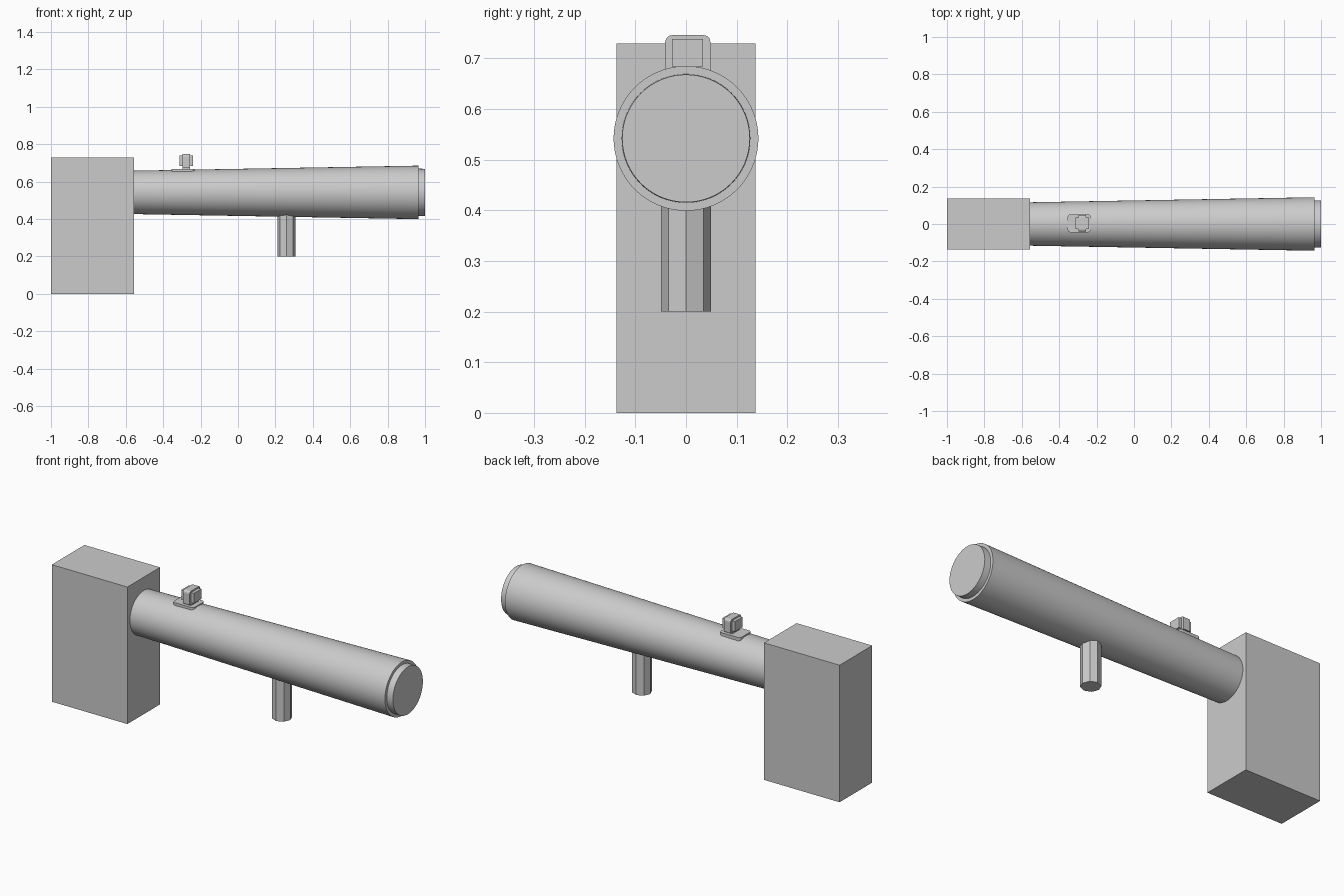
import bpy, bmesh, math

if "Cube" in bpy.data.objects:
    bpy.data.objects.remove(bpy.data.objects["Cube"])

CZ = 0.542  # barrel axis height


def make(name, bm, smooth=False):
    bmesh.ops.recalc_face_normals(bm, faces=bm.faces[:])
    me = bpy.data.meshes.new(name)
    bm.to_mesh(me)
    bm.free()
    ob = bpy.data.objects.new(name, me)
    bpy.context.collection.objects.link(ob)
    if smooth:
        bpy.ops.object.select_all(action='DESELECT')
        ob.select_set(True)
        bpy.context.view_layer.objects.active = ob
        bpy.ops.object.shade_smooth_by_angle(angle=math.radians(35))
    return ob


def box(name, x, y, z, round_axis=None, radius=0.0, top_only=False):
    """Box from ranges; optionally round the edges running along one axis."""
    bm = bmesh.new()
    bmesh.ops.create_cube(bm, size=1)
    for v in bm.verts:
        for i, (a, b) in enumerate((x, y, z)):
            v.co[i] = a if v.co[i] < 0 else b
    if round_axis is not None:
        edges = [e for e in bm.edges
                 if abs(e.verts[0].co[round_axis] - e.verts[1].co[round_axis]) > 1e-5
                 and (not top_only or e.verts[0].co.z > sum(z) / 2)]
        bmesh.ops.bevel(bm, geom=edges, offset=radius, segments=3,
                        profile=0.5, affect='EDGES')
    return make(name, bm)


def lathe_x(name, profile, sides):
    """Closed solid of revolution around the barrel axis."""
    bm = bmesh.new()
    rings = []
    for x, r in profile:
        rings.append([bm.verts.new((x, r * math.cos(2 * math.pi * i / sides),
                                    CZ + r * math.sin(2 * math.pi * i / sides)))
                      for i in range(sides)])
    for a, b in zip(rings, rings[1:]):
        for i in range(sides):
            j = (i + 1) % sides
            bm.faces.new((a[i], a[j], b[j], b[i]))
    bm.faces.new(rings[0])
    bm.faces.new(rings[-1])
    return make(name, bm, True)


# rear block
box("rear_block", (-1.0, -0.555), (-0.137, 0.137), (0.0, 0.729))

# tapered barrel with stepped end cap
lathe_x("barrel", [(-0.557, 0.116), (0.965, 0.143), (0.965, 0.127), (1.0, 0.126)], 64)

# octagonal front grip
bm = bmesh.new()
bmesh.ops.create_cone(bm, cap_ends=True, segments=8, radius1=0.049, radius2=0.049, depth=0.24)
bmesh.ops.translate(bm, verts=bm.verts, vec=(0.259, 0, 0.32))
make("front_grip", bm)

# sight: base plate, stem, rounded hood and inner lens block
box("sight_plate", (-0.355, -0.232), (-0.045, 0.052), (0.645, 0.668), 2, 0.015)
box("sight_stem", (-0.297, -0.257), (-0.028, 0.034), (0.66, 0.69))
box("sight_hood", (-0.296, -0.256), (-0.041, 0.048), (0.676, 0.746), 0, 0.013, True)
box("sight_lens", (-0.312, -0.24), (-0.028, 0.034), (0.684, 0.738))
